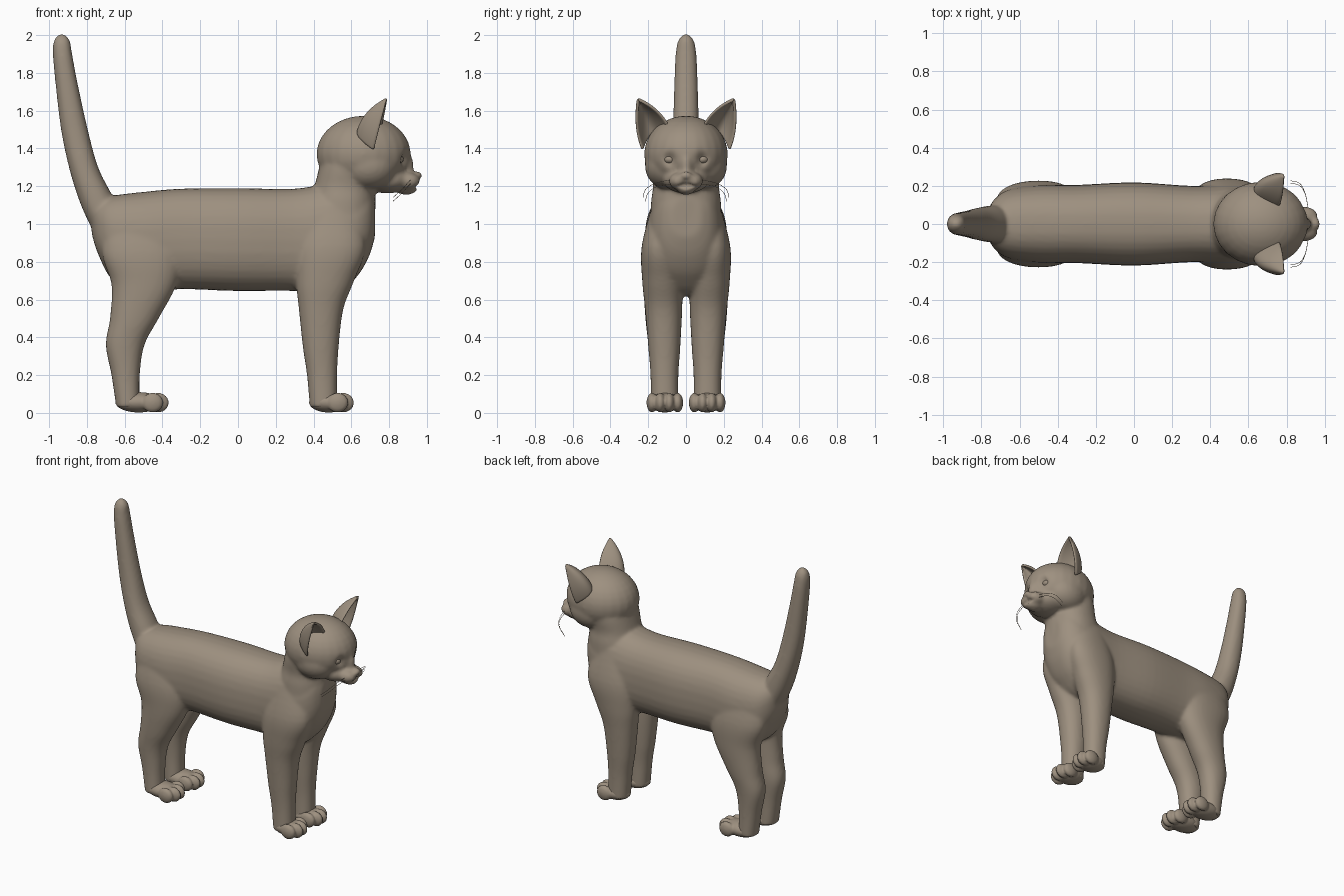
import bpy, bmesh, math
from mathutils import Vector, Matrix

if "Cube" in bpy.data.objects:
    bpy.data.objects.remove(bpy.data.objects["Cube"])

fur = bpy.data.materials.new("fur_taupe")
fur.diffuse_color = (0.34, 0.28, 0.215, 1)
fur.use_nodes = True
fur.node_tree.nodes["Principled BSDF"].inputs["Base Color"].default_value = fur.diffuse_color


def new_object(name, mesh):
    ob = bpy.data.objects.new(name, mesh)
    bpy.context.collection.objects.link(ob)
    mesh.materials.clear()
    mesh.materials.append(fur)
    for p in mesh.polygons:
        p.use_smooth = True
    return ob


def catmull(rows, steps=5):
    out = []
    for i in range(len(rows) - 1):
        p0, p1 = rows[max(i - 1, 0)], rows[i]
        p2, p3 = rows[i + 1], rows[min(i + 2, len(rows) - 1)]
        for s in range(steps):
            t = s / steps
            out.append([0.5 * (2 * b + (c - a) * t + (2 * a - 5 * b + 4 * c - d) * t * t
                               + (3 * b - a - 3 * c + d) * t ** 3)
                        for a, b, c, d in zip(p0, p1, p2, p3)])
    return out + [list(rows[-1])]


def loft(bm, rows, place, power=2.2, n=32):
    """Closed tube; each row is (position, a0, a1, b0, b1)."""
    rings = []
    for pos, a0, a1, b0, b1 in catmull(rows):
        ring = []
        for k in range(n):
            t = 2 * math.pi * k / n
            c, s = math.cos(t), math.sin(t)
            u = math.copysign(abs(c) ** (2 / power), c)
            v = math.copysign(abs(s) ** (2 / power), s)
            a = (a0 + a1) / 2 + u * (a1 - a0) / 2
            b = (b0 + b1) / 2 + v * (b1 - b0) / 2
            ring.append(bm.verts.new(place(pos, a, b)))
        rings.append(ring)
    faces = [bm.faces.new(rings[0][::-1]), bm.faces.new(rings[-1])]
    for r, q in zip(rings, rings[1:]):
        for k in range(n):
            faces.append(bm.faces.new((r[k], r[(k + 1) % n], q[(k + 1) % n], q[k])))
    bmesh.ops.recalc_face_normals(bm, faces=faces)


def ball(bm, c, r):
    bmesh.ops.create_uvsphere(bm, u_segments=24, v_segments=16, radius=1,
                              matrix=Matrix.Translation(c) @ Matrix.Diagonal((*r, 1)))


def fuse(name, bm, voxel, smooth, dents=()):
    """Weld overlapping parts into one skin, soften it, press in dents."""
    mesh = bpy.data.meshes.new(name + "_parts")
    bm.to_mesh(mesh)
    bm.free()
    tmp = new_object(name + "_parts", mesh)
    m = tmp.modifiers.new("skin", 'REMESH')
    m.mode, m.voxel_size = 'VOXEL', voxel
    m = tmp.modifiers.new("soften", 'SMOOTH')
    m.factor, m.iterations = 0.5, smooth
    dg = bpy.context.evaluated_depsgraph_get()
    skin = bpy.data.meshes.new_from_object(tmp.evaluated_get(dg))
    bpy.data.objects.remove(tmp)
    for c, r, d in dents:
        c, d = Vector(c), Vector(d)
        for v in skin.vertices:
            q = (v.co - c).length_squared / (r * r)
            if q < 9:
                v.co += d * math.exp(-q)
    return new_object(name, skin)


upright = lambda z, x, y: (x, y, z)
along = lambda x, y, z: (x, y, z)
body = bmesh.new()

# torso: x, y range, z range
torso = [(-.775, .04, .95, 1.08), (-.74, .12, .84, 1.12), (-.66, .18, .70, 1.15),
         (-.5, .205, .64, 1.17), (-.3, .205, .655, 1.187), (0, .218, .645, 1.19),
         (.3, .20, .645, 1.187), (.5, .205, .62, 1.22), (.62, .185, .71, 1.22),
         (.69, .14, .82, 1.21), (.725, .08, .93, 1.14)]
loft(body, [(x, -w, w, z0, z1) for x, w, z0, z1 in torso], along, 2.4)

# neck and tail: z, x range, half width
neck = [(1.0, .38, .725, .19), (1.12, .385, .728, .185), (1.2, .405, .725, .175),
        (1.3, .43, .74, .185), (1.42, .46, .78, .18)]
tail = [(.95, -.76, -.58, .10), (1.05, -.81, -.62, .10), (1.15, -.85, -.665, .095),
        (1.3, -.895, -.74, .083), (1.5, -.937, -.795, .07), (1.75, -.967, -.85, .062),
        (1.9, -.98, -.878, .055), (1.97, -.975, -.89, .042), (2.004, -.95, -.915, .015)]
for rows in (neck, tail):
    loft(body, [(z, a, b, -w, w) for z, a, b, w in rows], upright)

# legs: z, x range, y range
front_leg = [(1.1, .38, .62, .05, .18), (.88, .32, .675, .04, .235), (.7, .308, .615, .02, .232),
             (.55, .322, .558, .02, .217), (.35, .343, .533, .03, .20),
             (.2, .365, .525, .04, .188), (.03, .38, .525, .04, .185)]
hind_leg = [(1.05, -.68, -.38, .06, .17), (.85, -.72, -.30, .03, .222), (.68, -.67, -.325, .02, .225),
            (.5, -.678, -.42, .025, .215), (.36, -.70, -.495, .03, .20),
            (.2, -.67, -.52, .04, .188), (.03, -.645, -.52, .04, .185)]
for side in (-1, 1):
    for rows in (front_leg, hind_leg):
        loft(body, [(z, a, b, *sorted((side * c, side * d))) for z, a, b, c, d in rows], upright)

# head: skull, jaw, bridge, nose, chin, then cheeks and muzzle pads
ball(body, (.665, 0, 1.37), (.25, .222, .203))
ball(body, (.79, 0, 1.237), (.13, .125, .075))
ball(body, (.858, 0, 1.31), (.072, .045, .09))
ball(body, (.95, 0, 1.257), (.028, .032, .022))
ball(body, (.89, 0, 1.19), (.062, .052, .036))
for s in (-1, 1):
    ball(body, (.69, s * .1, 1.31), (.15, .118, .125))
    ball(body, (.9, s * .04, 1.227), (.064, .05, .045))

# eye sockets, mouth line and nose groove
dents = [((.885, s * .085, 1.342), .034, (-.028, 0, 0)) for s in (-1, 1)]
dents += [((.95 - 6 * y * y, y, 1.202 + abs(y) * .12), .011, (-.012, 0, 0))
          for y in [k * .012 for k in range(-5, 6)]]
dents += [((.965, 0, z), .009, (-.008, 0, 0)) for z in (1.215, 1.23)]
fuse("cat_body", body, .011, 9, dents)

# paws: pad and four toes
for label, toe_x, pad_x, pad_r in (("front", .558, .48, .105), ("hind", -.422, -.525, .125)):
    for side, word in ((-1, "right"), (1, "left")):
        bm = bmesh.new()
        y = side * .112
        ball(bm, (pad_x, y, .056), (pad_r, .08, .054))
        for off in (-.068, -.024, .024, .068):
            back = .03 if abs(off) > .05 else 0
            ball(bm, (toe_x - back, y + off, .054), (.056, .029, .052))
        fuse(f"{label}_{word}_paw", bm, .008, 2)

# eyes
for side, word in ((-1, "right"), (1, "left")):
    bm = bmesh.new()
    ball(bm, (.846, side * .085, 1.342), (.03, .034, .024))
    mesh = bpy.data.meshes.new("eye")
    bm.to_mesh(mesh)
    bm.free()
    new_object(word + "_eye", mesh)

# ears: curved cups narrowing to a rounded tip
A, B = Vector((.76, .085, 1.505)), Vector((.72, .23, 1.39))
C, T = Vector((.53, .19, 1.52)), Vector((.788, .253, 1.66))
M = (A + B) / 2
for side, word in ((-1, "right"), (1, "left")):
    bm = bmesh.new()
    grid = []
    for j in range(17):
        v = j / 16
        f = max(1 - v ** 2, .02)
        row = []
        for i in range(17):
            u = i / 16
            p = A * (1 - u) ** 2 + C * 2 * u * (1 - u) + B * u * u
            p = M.lerp(T, v) + (p - M) * f
            row.append(bm.verts.new((p.x, side * p.y, p.z)))
        grid.append(row)
    for r, q in zip(grid, grid[1:]):
        for i in range(16):
            bm.faces.new((r[i], r[i + 1], q[i + 1], q[i]))
    bmesh.ops.recalc_face_normals(bm, faces=bm.faces[:])
    mesh = bpy.data.meshes.new("ear")
    bm.to_mesh(mesh)
    bm.free()
    ear = new_object(word + "_ear", mesh)
    m = ear.modifiers.new("thickness", 'SOLIDIFY')
    m.thickness, m.offset = .016, 0
    ear.modifiers.new("round", 'SUBSURF').levels = 1

# whiskers
for side, word in ((-1, "right"), (1, "left")):
    cu = bpy.data.curves.new("whiskers", 'CURVE')
    cu.dimensions, cu.bevel_depth, cu.bevel_resolution = '3D', .0014, 1
    for dz, reach in ((0, 0), (.02, .012)):
        pts = [(.915, .06, 1.215 + dz), (.90, .15, 1.20 + dz),
               (.87, .2 + reach, 1.165 + dz), (.82, .215 + reach, 1.12 + dz)]
        sp = cu.splines.new('POLY')
        path = catmull(pts, 6)
        sp.points.add(len(path) - 1)
        for p, (x, y, z) in zip(sp.points, path):
            p.co = (x, side * y, z, 1)
    cu.materials.append(fur)
    bpy.context.collection.objects.link(bpy.data.objects.new(word + "_whiskers", cu))
